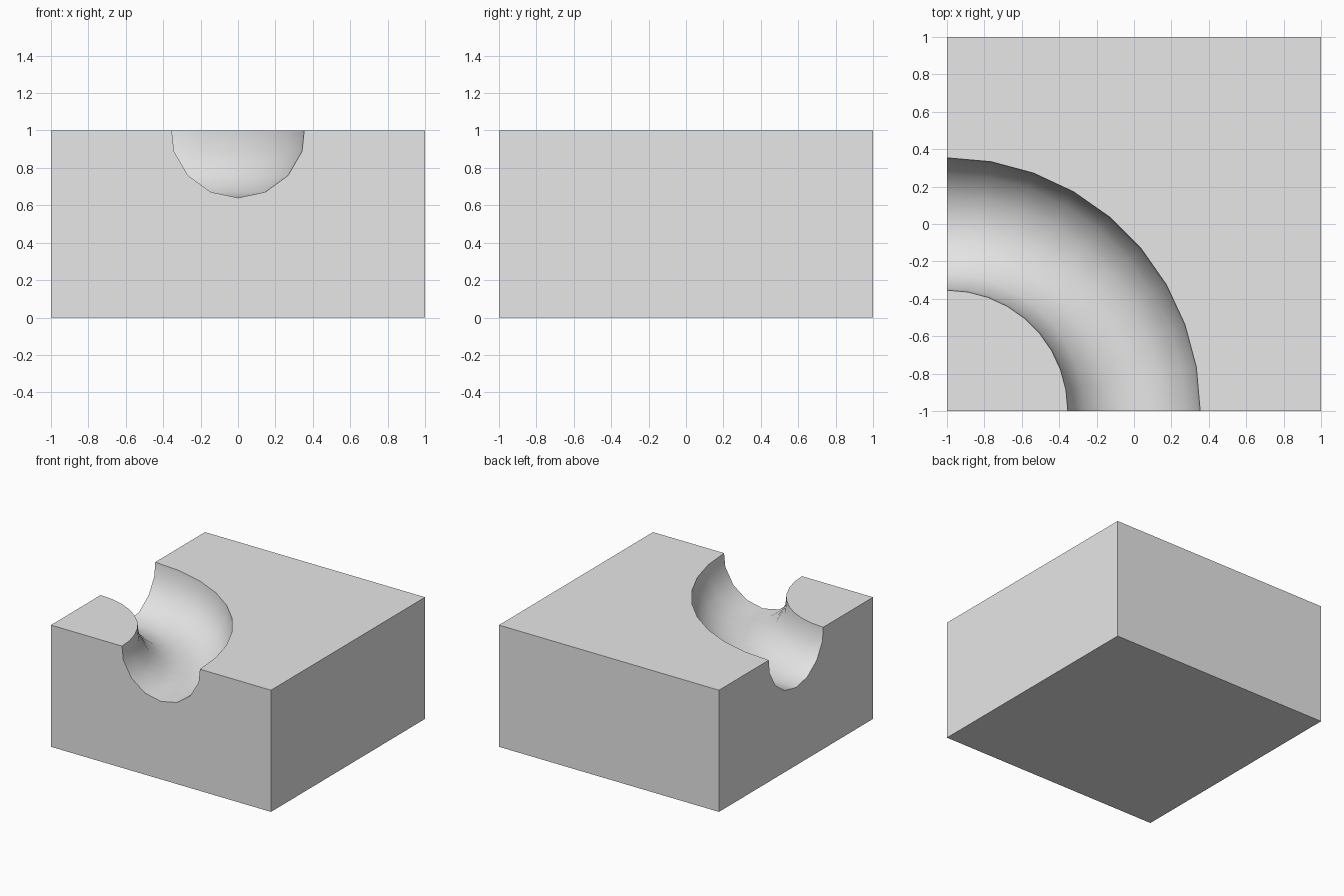
import bpy
import bmesh
from math import radians, sin, cos, tau
from mathutils import Vector

if "Cube" in bpy.data.objects:
    bpy.data.objects.remove(bpy.data.objects["Cube"])

CORNER = Vector((-1, -1, 1))   # centre of the bend
BEND_RADIUS = 1.0
TUBE_RADIUS = 0.36
TUBE_SIDES = 15
BEND_STEPS = 36


def make_object(name, bm):
    mesh = bpy.data.meshes.new(name)
    bm.to_mesh(mesh)
    bm.free()
    obj = bpy.data.objects.new(name, mesh)
    bpy.context.collection.objects.link(obj)
    return obj


# Plain grey material
grey = bpy.data.materials.new("light grey")
grey.use_nodes = True
colour = (0.8, 0.8, 0.8, 1)
grey.diffuse_color = colour
grey.node_tree.nodes["Principled BSDF"].inputs["Base Color"].default_value = colour

# Solid block
bm = bmesh.new()
bmesh.ops.create_cube(bm, size=2)
bmesh.ops.scale(bm, vec=(1, 1, 0.5), verts=bm.verts)
bmesh.ops.translate(bm, vec=(0, 0, 0.5), verts=bm.verts)
block = make_object("track_block", bm)
block.data.materials.append(grey)

# Ring cutter: round section with a vertex at the bottom, spun about the corner
bm = bmesh.new()
ring = []
for i in range(TUBE_SIDES):
    a = tau * i / TUBE_SIDES
    offset = Vector((BEND_RADIUS + TUBE_RADIUS * sin(a), 0, -TUBE_RADIUS * cos(a)))
    ring.append(bm.verts.new(CORNER + offset))
edges = [bm.edges.new((ring[i - 1], ring[i])) for i in range(TUBE_SIDES)]
bmesh.ops.spin(bm, geom=ring + edges, cent=CORNER, axis=(0, 0, 1),
               angle=tau, steps=BEND_STEPS, use_merge=True)
bmesh.ops.remove_doubles(bm, verts=bm.verts, dist=0.0001)
bmesh.ops.recalc_face_normals(bm, faces=bm.faces)
cutter = make_object("groove_cutter", bm)
cutter.data.materials.append(grey)
cutter.hide_render = True

# Carve the curved groove
cut = block.modifiers.new("groove", 'BOOLEAN')
cut.operation = 'DIFFERENCE'
cut.solver = 'EXACT'
cut.object = cutter
bpy.ops.object.select_all(action='DESELECT')
block.select_set(True)
bpy.context.view_layer.objects.active = block
bpy.ops.object.modifier_apply(modifier=cut.name)
bpy.data.objects.remove(cutter)

# Smooth groove, crisp block edges
bpy.ops.object.shade_smooth_by_angle(angle=radians(40))
